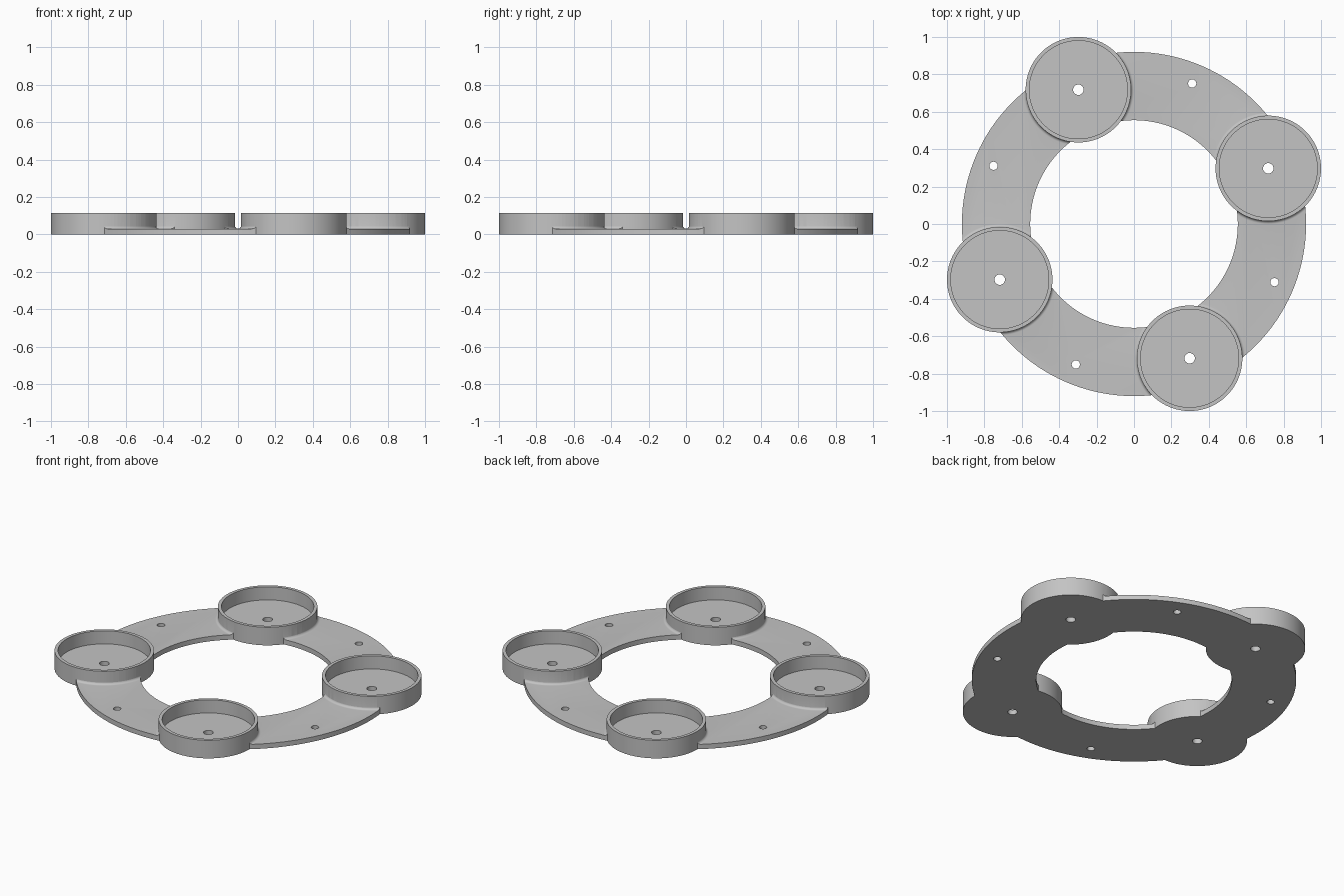
import bpy, bmesh, math

if "Cube" in bpy.data.objects:
    bpy.data.objects.remove(bpy.data.objects["Cube"])

CUP_R, POCKET_R, CUP_H = 0.282, 0.262, 0.113
RING_IN, RING_OUT, PLATE = 0.555, 0.92, 0.03
FILLET = 0.016
ORBIT, HOLE_ORBIT = 0.777, 0.813

grey = bpy.data.materials.new("light grey")
grey.diffuse_color = (0.55, 0.55, 0.55, 1)
grey.use_nodes = True
grey.node_tree.nodes["Principled BSDF"].inputs["Base Color"].default_value = grey.diffuse_color


def lathe(name, profile, x=0, y=0, seg=96):
    """Closed solid of revolution from (radius, z) points, bottom to top."""
    bm = bmesh.new()
    rings = [[bm.verts.new((x + r * math.cos(2 * math.pi * i / seg),
                            y + r * math.sin(2 * math.pi * i / seg), z))
              for i in range(seg)] for r, z in profile]
    for a, b in zip(rings, rings[1:]):
        for i in range(seg):
            j = (i + 1) % seg
            bm.faces.new((a[i], a[j], b[j], b[i]))
    bm.faces.new(rings[0][::-1])
    bm.faces.new(rings[-1])
    mesh = bpy.data.meshes.new(name)
    bm.to_mesh(mesh)
    bm.free()
    mesh.materials.append(grey)
    obj = bpy.data.objects.new(name, mesh)
    bpy.context.collection.objects.link(obj)
    return obj


def cylinder(name, r, z0, z1, x=0, y=0, seg=96):
    return lathe(name, [(r, z0), (r, z1)], x, y, seg)


def combine(target, tool, operation):
    mod = target.modifiers.new("bool", 'BOOLEAN')
    mod.operation, mod.solver, mod.object = operation, 'EXACT', tool
    bpy.context.view_layer.objects.active = target
    bpy.ops.object.modifier_apply(modifier=mod.name)
    bpy.data.objects.remove(tool)


def spots(radius, start):
    """Four points evenly spaced around the ring."""
    for k in range(4):
        a = math.radians(start + 90 * k)
        yield radius * math.cos(a), radius * math.sin(a)


# Flat plate with a rounded foot where each cup will stand
holder = cylinder("ring_with_cups", 1.3, 0, PLATE, seg=192)
foot = [(CUP_R + FILLET, 0.01)]
for i in range(7):
    a = math.radians(15 * i)
    foot.append((CUP_R + FILLET - (FILLET + 0.0005) * math.sin(a),
                 PLATE + FILLET - FILLET * math.cos(a)))
for x, y in spots(ORBIT, 22.5):
    combine(holder, lathe("foot", foot, x, y), 'UNION')

# Trim the plate and feet to the ring outline
combine(holder, cylinder("outline", RING_OUT, -0.1, 0.3, seg=192), 'INTERSECT')
combine(holder, cylinder("opening", RING_IN, -0.1, 0.3, seg=128), 'DIFFERENCE')

# Cups with a hollow pocket and a centre hole
for x, y in spots(ORBIT, 22.5):
    combine(holder, cylinder("cup", CUP_R, 0, CUP_H, x, y), 'UNION')
for x, y in spots(ORBIT, 22.5):
    combine(holder, cylinder("pocket", POCKET_R, PLATE + 0.001, 0.3, x, y), 'DIFFERENCE')
    combine(holder, cylinder("cup_hole", 0.028, -0.1, 0.3, x, y, 32), 'DIFFERENCE')

# Small mounting holes between the cups
for x, y in spots(HOLE_ORBIT, 67.5):
    combine(holder, cylinder("mount_hole", 0.022, -0.1, 0.3, x, y, 32), 'DIFFERENCE')

# Smooth curved walls, crisp edges
bpy.ops.object.select_all(action='DESELECT')
holder.select_set(True)
bpy.context.view_layer.objects.active = holder
bpy.ops.object.shade_smooth_by_angle(angle=math.radians(30))
